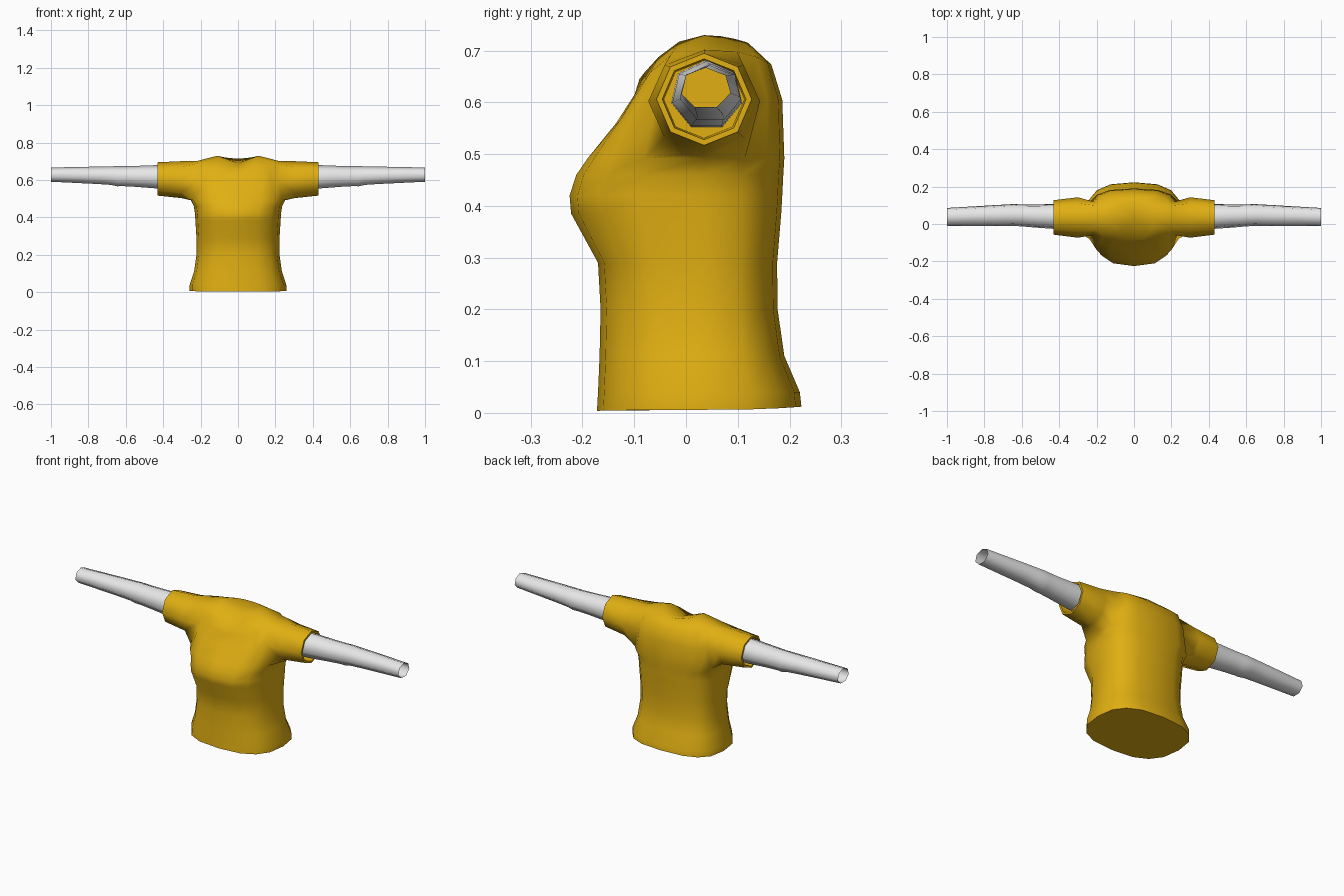
import bpy, bmesh, math

if "Cube" in bpy.data.objects:
    bpy.data.objects.remove(bpy.data.objects["Cube"])

N = 16      # sides of the torso
CY = 0.035  # y of the shoulder line


def material(name, rgb):
    m = bpy.data.materials.new(name)
    m.diffuse_color = (*rgb, 1)
    m.use_nodes = True
    m.node_tree.nodes["Principled BSDF"].inputs["Base Color"].default_value = m.diffuse_color
    return m


def finish(bm, name, mat, angle):
    bmesh.ops.recalc_face_normals(bm, faces=bm.faces)
    me = bpy.data.meshes.new(name)
    bm.to_mesh(me)
    bm.free()
    me.materials.append(mat)
    ob = bpy.data.objects.new(name, me)
    bpy.context.collection.objects.link(ob)
    bpy.ops.object.select_all(action='DESELECT')
    ob.select_set(True)
    bpy.context.view_layer.objects.active = ob
    bpy.ops.object.shade_smooth_by_angle(angle=math.radians(angle))
    return ob


def bridge(bm, a, b, skip=()):
    n = len(a)
    for i in range(n):
        if i not in skip:
            j = (i + 1) % n
            bm.faces.new((a[i], a[j], b[j], b[i]))


def power(v, e):
    return math.copysign(abs(v) ** e, v)


def torso_ring(bm, z, w, front, back, e, drop_front, drop_back):
    ring = []
    for k in range(N):
        t = 2 * math.pi * k / N
        c, s = math.cos(t), math.sin(t)
        depth = back - CY if s > 0 else CY - front
        drop = drop_back if s > 0 else drop_front
        ring.append(bm.verts.new((w * power(c, e), CY + depth * power(s, e),
                                  z - drop * s * s)))
    return ring


yellow = material("shirt_yellow", (0.75, 0.43, 0.006))
white = material("arm_white", (0.8, 0.8, 0.8))

# Shirt body: z, half width, front y, back y, squareness, front and back drop
profile = [
    (0.006, 0.258, -0.172, 0.223, 0.75, 0.002, -0.006),
    (0.04, 0.258, -0.170, 0.220, 0.75, 0, 0),
    (0.11, 0.235, -0.167, 0.190, 0.75, 0, 0),
    (0.20, 0.222, -0.165, 0.177, 0.75, 0, 0),
    (0.29, 0.222, -0.170, 0.176, 0.75, 0, 0),
    (0.385, 0.228, -0.222, 0.184, 0.75, 0, 0),
    (0.42, 0.230, -0.225, 0.186, 0.75, 0, 0),
    (0.46, 0.236, -0.212, 0.188, 0.75, 0, 0),
    (0.492, 0.252, -0.190, 0.190, 0.70, 0, 0),
    (0.605, 0.225, -0.135, 0.186, 0.62, 0.045, 0),
    (0.703, 0.215, -0.100, 0.165, 0.75, 0.09, 0.03),
    (0.730, 0.110, -0.090, 0.120, 1.00, 0.085, 0.015),
]
bm = bmesh.new()
rings = [torso_ring(bm, *p) for p in profile]
LOW, MID, TOP = 8, 9, 10
for i in range(len(rings) - 1):
    # leave a two by two opening on each side for the sleeves
    skip = (15, 0, 7, 8) if i in (LOW, MID) else ()
    bridge(bm, rings[i], rings[i + 1], skip)
bm.faces.new(rings[0])

# Neck cap, slightly dished
mid = bm.verts.new((0, 0.03, 0.69))
for i in range(N):
    bm.faces.new((rings[-1][i], rings[-1][(i + 1) % N], mid))

# Sleeves: x, y radius, z radius, z centre; outer wall, rim, then the recess
sleeve = [(0.30, 0.108, 0.099, 0.602), (0.43, 0.092, 0.089, 0.606),
          (0.43, 0.081, 0.078, 0.606), (0.36, 0.078, 0.075, 0.606)]
for side, (f, m, b) in ((1, (15, 0, 1)), (-1, (9, 8, 7))):
    A, B, C = rings[LOW], rings[MID], rings[TOP]
    prev = [A[m], A[b], B[b], C[b], C[m], C[f], B[f], A[f]]
    for x, ry, rz, cz in sleeve:
        cur = []
        for k in range(8):
            t = -math.pi / 2 + k * math.pi / 4
            cur.append(bm.verts.new((side * x, CY + ry * math.cos(t),
                                     cz + rz * math.sin(t))))
        bridge(bm, prev, cur)
        prev = cur
    bm.faces.new(prev)
    # the middle vertex of the opening is unused
    bm.verts.remove(B[m])
finish(bm, "shirt", yellow, 65)

# Arms: open seven-sided tubes with a slight elbow; x, y, z, y radius, z radius
arm = [(0.36, 0.040, 0.614, 0.070, 0.068), (0.43, 0.040, 0.614, 0.068, 0.066),
       (0.56, 0.044, 0.617, 0.062, 0.058), (0.62, 0.047, 0.618, 0.060, 0.056),
       (0.645, 0.048, 0.618, 0.060, 0.057), (0.68, 0.047, 0.621, 0.059, 0.052),
       (0.75, 0.045, 0.623, 0.057, 0.049), (1.00, 0.038, 0.627, 0.049, 0.040)]
bm = bmesh.new()
prev = None
for x, cy, cz, ry, rz in arm:
    cur = []
    for k in range(7):
        t = math.pi / 2 + 2 * math.pi * k / 7
        cur.append(bm.verts.new((x, cy + ry * math.cos(t), cz + rz * math.sin(t))))
    if prev:
        bridge(bm, prev, cur)
    prev = cur
arms = finish(bm, "arms", white, 65)
mirror = arms.modifiers.new("mirror", 'MIRROR')
mirror.use_axis[0] = True
